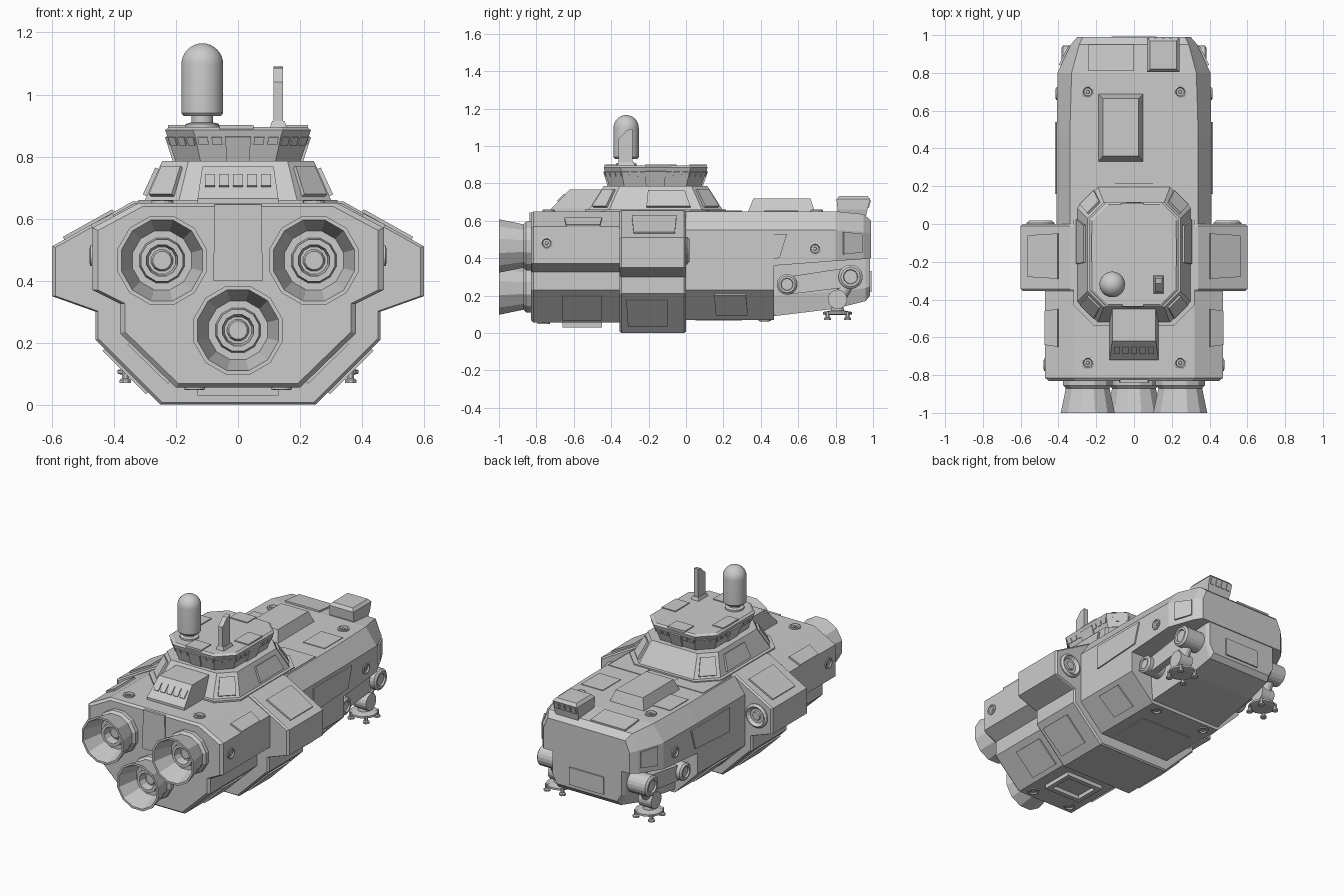
import bpy, bmesh
from math import cos, sin, pi
from mathutils import Vector

V = Vector


def make(name, bm):
    bmesh.ops.recalc_face_normals(bm, faces=bm.faces)
    me = bpy.data.meshes.new(name)
    bm.to_mesh(me)
    bm.free()
    ob = bpy.data.objects.new(name, me)
    bpy.context.collection.objects.link(ob)
    return ob


def skin(bm, rings, closed_ends=True):
    vs = [[bm.verts.new(p) for p in r] for r in rings]
    n = len(vs[0])
    for a, b in zip(vs, vs[1:]):
        for i in range(n):
            bm.faces.new((a[i], a[(i + 1) % n], b[(i + 1) % n], b[i]))
    if closed_ends:
        bm.faces.new(vs[0])
        bm.faces.new(vs[-1])


def loft(name, rings):
    bm = bmesh.new()
    skin(bm, rings)
    return make(name, bm)


def section(y, half, k=0.0):
    """Symmetric hull ring from half profile (top to bottom), shrunk by k."""
    h = [(x * (1 - k), .37 + (z - .37) * (1 - k)) for x, z in half]
    return [(x, y, z) for x, z in h] + [(-x, y, z) for x, z in reversed(h)]


def octa(hx, y0, y1, c, z):
    return [(hx, y0 + c, z), (hx, y1 - c, z), (hx - c, y1, z), (c - hx, y1, z),
            (-hx, y1 - c, z), (-hx, y0 + c, z), (c - hx, y0, z), (hx - c, y0, z)]


def rect(x0, x1, y0, y1, z):
    return [(x0, y0, z), (x1, y0, z), (x1, y1, z), (x0, y1, z)]


def panels(name, quads, t=.007, mirror=True):
    """Thin plates straddling the surface that each quad lies on."""
    bm = bmesh.new()
    for q in quads:
        for s in ((1, -1) if mirror else (1,)):
            p = [V((s * v[0], v[1], v[2])) for v in q]
            n = (p[2] - p[0]).cross(p[3] - p[1]).normalized() * t
            skin(bm, [[v - n for v in p], [v + n for v in p]])
    return make(name, bm)


def lathe(name, prof, n, loc, axis):
    """Revolve (radius, height) pairs round an axis starting at loc."""
    q = V(axis).to_track_quat('Z', 'Y')
    rings = [[V(loc) + q @ V((r * cos((i + .5) * 2 * pi / n), r * sin((i + .5) * 2 * pi / n), h))
              for i in range(n)] for r, h in prof]
    return loft(name, rings)


# main hull: rear block, wide middle block with side pods, forward block
REAR = [(.32, .65), (.47, .57), (.47, .37), (.38, .325), (.38, .23), (.20, .055)]
MID = [(.34, .655), (.60, .51), (.60, .35), (.46, .30), (.46, .21), (.25, 0)]
FORE = [(.34, .65), (.41, .55), (.41, .23), (.25, .07)]
loft("rear_hull", [section(-.83, REAR, .04), section(-.815, REAR), section(-.35, REAR)])
loft("middle_hull", [section(-.355, MID, .02), section(-.345, MID), section(-.01, MID), section(0, MID, .02)])
loft("forward_hull", [section(0, FORE), section(.47, FORE)])
loft("nose_upper", [section(.47, [(.34, .65), (.41, .55), (.41, .36)]),
                    section(.80, [(.33, .65), (.405, .55), (.405, .385)]),
                    section(.95, [(.29, .635), (.335, .54), (.335, .395)]),
                    section(.99, [(.27, .60), (.30, .53), (.30, .40)])])
loft("nose_lower", [section(.47, [(.26, .42), (.26, .20), (.25, .09)]),
                    section(.80, [(.25, .42), (.25, .22), (.23, .13)]),
                    section(.96, [(.25, .42), (.25, .24), (.22, .17)]),
                    section(.985, [(.24, .42), (.24, .25), (.21, .20)])])

# engines with bells and inner nozzles
BELL = [(.10, -.02), (.135, -.02), (.135, .03), (.12, .045), (.148, .175), (.135, .175), (.098, .05),
        (.075, .05), (.07, .085), (.052, .085), (.045, .035), (.036, .035), (.03, .05), (.001, .05)]
for nm, x, z in (("left", -.245, .465), ("right", .245, .465), ("lower", 0, .24)):
    lathe(nm + "_engine", BELL, 12, (x, -.825, z), (0, -1, 0))

# small thruster ports on hull and pods
PORT = [(.034, -.02), (.034, .006), (.025, .008), (.018, -.006), (.012, -.006), (.008, .004), (.001, .004)]
POD = [(.075, -.02), (.075, .006), (.062, .018), (.04, -.006), (.03, -.006), (.025, .01), (.001, .01)]
for s in (1, -1):
    for y in (-.735, .70):
        lathe("top_port", PORT, 16, (s * .245, y, .652), (0, 0, 1))
    lathe("side_port_rear", PORT, 16, (s * .47, -.745, .48), (s, 0, 0))
    lathe("side_port_fore", PORT, 16, (s * .407, .69, .45), (s, 0, 0))
    lathe("belly_port_rear", PORT, 16, (s * .14, -.76, .055), (0, 0, -1))
    lathe("belly_port_fore", PORT, 16, (s * .18, .42, .07), (0, 0, -1))
    lathe("pod_thruster", POD, 16, (s * .495, 0, .44), (0, 1, 0))

# tower and overhanging bridge
TB, TT = octa(.31, -.53, .205, .11, .645), octa(.245, -.44, .115, .085, .785)
loft("tower", [octa(.32, -.54, .215, .11, .645), octa(.32, -.54, .215, .11, .66), octa(.30, -.52, .195, .11, .66), TT])
B0, B1 = octa(.20, -.41, .08, .08, .78), octa(.228, -.435, .11, .09, .865)
B2 = octa(.235, -.44, .115, .09, .885)
loft("bridge", [B0, B1, B2, octa(.222, -.427, .102, .085, .895)])


def on_face(lo, hi, i, u0, u1, v0, v1):
    a, b, c, d = (V(lo[i]), V(lo[(i + 1) % 8]), V(hi[i]), V(hi[(i + 1) % 8]))
    return [a.lerp(b, u).lerp(c.lerp(d, u), v)
            for u, v in ((u0, v0), (u1, v0), (u1, v1), (u0, v1))]


wins = []
for i in range(8):
    n = max(2, int((V(B1[i]) - V(B1[(i + 1) % 8])).length / .042))
    for k in range(n):
        u = (k + .5) / n
        if abs(u - .5) > .16 or n < 5:
            wins.append(on_face(B0, B1, i, u - .36 / n, u + .36 / n, .68, .98))
panels("bridge_windows", wins, .005, False)
panels("bridge_centre_plates", [on_face(B0, B1, i, .35, .65, .05, 1.0) for i in (2, 6, 0, 4)], .008, False)
panels("tower_plates", [on_face(TB, TT, 0, .40, .88, .2, .82), on_face(TB, TT, 1, .15, .85, .2, .85),
                        on_face(TB, TT, 7, .15, .85, .2, .85)], .011)
panels("bridge_roof_plates", [rect(-.07, .05, .02, .112, .895), rect(.13, .225, -.22, -.08, .895),
                              rect(-.225, -.15, -.20, -.05, .895), rect(-.06, .05, -.437, -.34, .895)], .006, False)

# window box in front of the tower
loft("front_window_box", [rect(-.13, .13, -.72, -.42, .64), rect(-.13, .13, -.72, -.42, .665),
                          rect(-.115, .115, -.62, -.42, .768)])
panels("front_windows", [[(x - .016, -.685, .703), (x + .016, -.685, .703), (x + .016, -.648, .74), (x - .016, -.648, .74)]
                         for x in (-.09, -.045, 0, .045, .09)], .006, False)

# capsule antenna and fin on the bridge roof
dome = [(.068 * cos(a * pi / 16), 1.097 + .068 * sin(a * pi / 16)) for a in range(8)]
cap = lathe("capsule_antenna", [(.055, .885), (.055, .905), (.035, .91), (.035, .93), (.06, .93), (.068, .94)]
            + dome + [(.002, 1.165)], 24, (-.115, -.32, 0), (0, 0, 1))
bpy.context.view_layer.objects.active = cap
cap.select_set(True)
bpy.ops.object.shade_smooth_by_angle()
loft("fin_base", [rect(.10, .16, -.37, -.27, .885), rect(.11, .15, -.36, -.28, .915)])
loft("fin_antenna", [[(x, y, z) for y, z in ((-.36, .90), (-.285, .90), (-.285, 1.09), (-.315, 1.085), (-.36, 1.04))]
                     for x in (.115, .145)])

# raised deck hatch and nose lookout cabin
loft("deck_hatch", [rect(-.19, .05, .33, .69, .645), rect(-.165, .025, .36, .665, .718)])
loft("nose_cabin", [rect(.085, .225, .83, .955, .59), rect(.07, .24, .81, .97, .66),
                    rect(.07, .24, .805, .985, .715), rect(.085, .225, .82, .97, .733)])
panels("nose_cabin_windows", [[(x - .014, .972, .67), (x + .014, .972, .67), (x + .014, .983, .71), (x - .014, .983, .71)]
                              for x in (.095, .135, .175, .215)], .006, False)
panels("nose_deck_plate", [[(-.24, .81, .65), (0, .81, .65), (0, .95, .637), (-.24, .95, .637)]], .009, False)

# hull plating
panels("centre_rear_plate", [[(-.08, -.83, .40), (.08, -.83, .40), (.075, -.83, .645), (-.075, -.83, .645)]], .008, False)
panels("pod_plates", [[(.40, -.29, .6215), (.56, -.28, .5323), (.56, -.06, .5323), (.40, -.05, .6215)]], .01)
panels("rear_shoulder_plates", [[(.40, -.65, .607), (.47, -.64, .57), (.47, -.46, .57), (.40, -.45, .607)]], .011)
panels("lower_plates", [[(.35, -.66, .201), (.22, -.66, .074), (.22, -.45, .074), (.35, -.45, .201)],
                        [(.43, -.32, .18), (.29, -.31, .04), (.29, -.10, .04), (.43, -.10, .18)],
                        [(.39, .15, .21), (.28, .16, .10), (.28, .33, .10), (.39, .32, .21)]], .009)
panels("fore_side_plates", [[(.41, .16, .53), (.41, .54, .53), (.41, .50, .40), (.41, .16, .38)],
                            [(.39, .84, .54), (.34, .94, .53), (.34, .94, .43), (.39, .84, .42)]], .008)
panels("deck_plates", [rect(.10, .33, .02, .30, .65), rect(.16, .31, .42, .60, .65)], .004)
panels("nose_front_plate", [[(-.12, .985, .22), (.12, .985, .22), (.12, .985, .33), (-.12, .985, .33)]], .008, False)
panels("belly_plates", [rect(-.18, .18, .05, .30, .07), rect(-.2, .2, -.28, -.08, .004)], .004, False)

# belly hatch frame
panels("belly_hatch", [rect(-.13, .13, -.66, -.63, .05), rect(-.13, .13, -.48, -.45, .05),
                       rect(-.13, -.10, -.63, -.48, .05), rect(.10, .13, -.63, -.48, .05)], .02, False)

# forward landing legs
for s in (1, -1):
    loft("leg_arm", [[(s * x, y, z) for y, z in ((.54, .205), (.87, .245), (.87, .35), (.54, .30))] for x in (.30, .345)])
    for nm, y, z, r, x1 in (("pivot", .54, .26, .055, .38), ("knee", .88, .30, .065, .385)):
        lathe("leg_" + nm, [(r, 0), (r, x1 - .25), (r * .8, x1 - .24), (r * .6, x1 - .24), (r * .55, x1 - .25)],
              20, (s * .24, y, z), (s, 0, 0))
    lathe("leg_shin", [(.035, 0), (.035, .13)], 14, (s * .315, .88, .29), (0, -.07, -.12))
    lathe("leg_ankle", [(.052, 0), (.052, .09)], 18, (s * .27, .81, .18), (s, 0, 0))
    lathe("foot", [(.06, .095), (.08, .10), (.08, .112), (.035, .12), (.03, .16)], 16, (s * .31, .81, 0), (0, 0, 1))
    for k in range(4):
        a = pi / 4 + k * pi / 2
        c = (s * .31 + .075 * cos(a), .81 + .075 * sin(a), .07)
        lathe("foot_claw", [(.02, 0), (.02, .01), (.012, .015), (.012, .045)], 8, c, (0, 0, 1))
